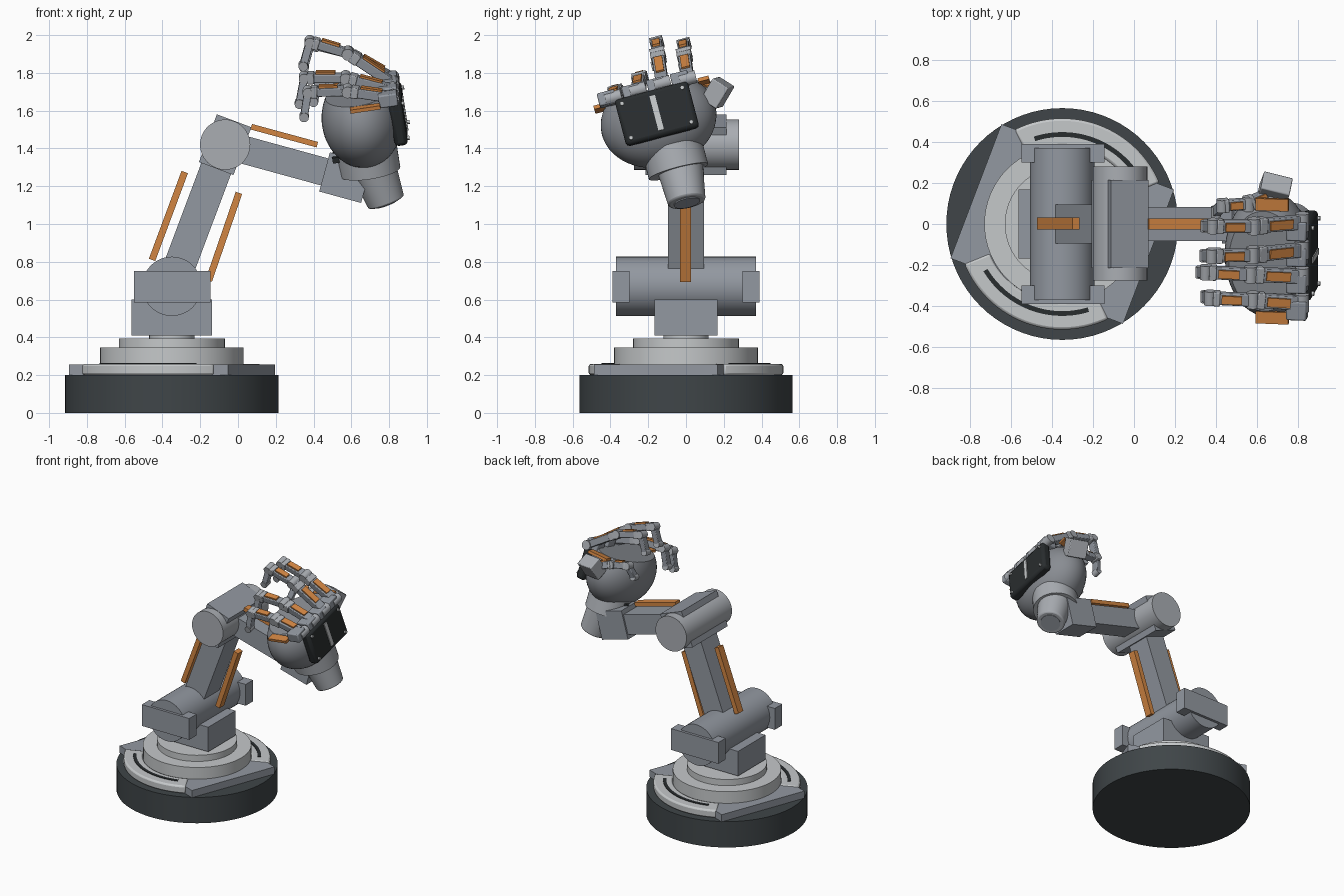
import bpy, bmesh, math
from mathutils import Vector, Matrix

if "Cube" in bpy.data.objects:
    bpy.data.objects.remove(bpy.data.objects["Cube"])


def material(name, r, g, b):
    m = bpy.data.materials.new(name)
    m.use_nodes = True
    m.diffuse_color = (r, g, b, 1)
    m.node_tree.nodes["Principled BSDF"].inputs["Base Color"].default_value = (r, g, b, 1)
    return m


DARK = material("dark_base", 0.05, 0.06, 0.065)
BLACK = material("black_panel", 0.022, 0.026, 0.028)
SILVER = material("silver", 0.56, 0.58, 0.59)
GREY = material("steel_grey", 0.29, 0.315, 0.355)
LIGHT = material("light_grey", 0.40, 0.42, 0.45)
PALM = material("palm_grey", 0.25, 0.265, 0.29)
ORANGE = material("orange", 0.64, 0.235, 0.055)

made = []
Y = Vector((0, 1, 0))
Z = Vector((0, 0, 1))


def finish(name, bm, mat, bevel=0):
    me = bpy.data.meshes.new(name)
    bmesh.ops.recalc_face_normals(bm, faces=bm.faces)
    bm.to_mesh(me)
    bm.free()
    me.materials.append(mat)
    ob = bpy.data.objects.new(name, me)
    bpy.context.collection.objects.link(ob)
    if bevel:
        mod = ob.modifiers.new("edge", "BEVEL")
        mod.width = bevel
        mod.segments = 2
    made.append(ob)
    return ob


def frame(x, y, z, at):
    m = Matrix((x, y, z)).transposed().to_4x4()
    m.translation = at
    return m


def box(name, mat, size, at, rot=None, bevel=0):
    bm = bmesh.new()
    m = rot if rot else Matrix.Translation(at)
    bmesh.ops.create_cube(bm, size=1, matrix=m @ Matrix.Diagonal((*size, 1)))
    return finish(name, bm, mat, bevel)


def beam(name, mat, a, b, width, height, side=Y, lift=0, bevel=0):
    """Bar from a to b; width runs along side, lift moves it outwards."""
    a, b = Vector(a), Vector(b)
    d = (b - a).normalized()
    s = (side - d * side.dot(d)).normalized()
    up = s.cross(d)
    m = frame(d, s, -up, (a + b) / 2 + up * lift)
    return box(name, mat, ((b - a).length, width, height), None, m, bevel)


def rod(name, mat, a, b, r1, r2=None, sides=48, bevel=0):
    a, b = Vector(a), Vector(b)
    m = Matrix.Translation((a + b) / 2) @ Z.rotation_difference(b - a).to_matrix().to_4x4()
    bm = bmesh.new()
    bmesh.ops.create_cone(bm, cap_ends=True, segments=sides, radius1=r1,
                          radius2=r1 if r2 is None else r2, depth=(b - a).length, matrix=m)
    return finish(name, bm, mat, bevel)


def arc_plate(name, mat, r1, r2, z1, z2, start, end, bevel=0):
    bm = bmesh.new()
    steps = 28
    rows = []
    for i in range(steps + 1):
        t = math.radians(start + (end - start) * i / steps)
        rows.append([bm.verts.new((BASE_X + r * math.cos(t), r * math.sin(t), z))
                     for r, z in ((r1, z1), (r2, z1), (r2, z2), (r1, z2))])
    for p, q in zip(rows, rows[1:]):
        for k in range(4):
            bm.faces.new((p[k], p[k - 1], q[k - 1], q[k]))
    bm.faces.new(rows[0])
    bm.faces.new(rows[-1][::-1])
    return finish(name, bm, mat, bevel)


# Turntable base
BASE_X = -0.35
rod("base_drum", DARK, (BASE_X, 0, 0), (BASE_X, 0, 0.2), 0.565, sides=72)
box("base_plate", GREY, (0.90, 0.70, 0.055), None,
    Matrix.Translation((BASE_X, 0, 0.2275)) @ Matrix.Rotation(math.radians(-20.8), 4, "Z"))
for label, mid in (("rear", 70), ("front", 249)):
    arc_plate(label + "_arc_rail", SILVER, 0.38, 0.515, 0.2, 0.26, mid - 47, mid + 47, 0.012)
    arc_plate(label + "_arc_slot", BLACK, 0.425, 0.448, 0.255, 0.264, mid - 38, mid + 38)
rod("lower_turntable", SILVER, (BASE_X, 0, 0.2), (BASE_X, 0, 0.345), 0.38, sides=64)
rod("upper_turntable", SILVER, (BASE_X, 0, 0.345), (BASE_X, 0, 0.393), 0.28, sides=64)
rod("turntable_pin", SILVER, (BASE_X, 0, 0.393), (BASE_X, 0, 0.412), 0.12)

# Shoulder
box("shoulder_block", GREY, (0.425, 0.335, 0.19), (BASE_X, 0, 0.505))
rod("shoulder_drum", GREY, (BASE_X, -0.37, 0.67), (BASE_X, 0.37, 0.67), 0.157)
for label, s in (("front", -1), ("rear", 1)):
    box(label + "_shoulder_clamp", GREY, (0.405, 0.09, 0.165), (BASE_X + 0.003, s * 0.345, 0.668))

# Upper arm and elbow
shoulder = Vector((BASE_X, 0, 0.67))
elbow = Vector((-0.068, 0, 1.42))
arm = (elbow - shoulder).normalized()
beam("upper_arm", GREY, shoulder, elbow, 0.19, 0.168)
beam("rear_piston", ORANGE, (-0.455, 0.003, 0.81), (-0.282, 0.003, 1.275), 0.058, 0.036)
beam("front_piston", ORANGE, (-0.155, -0.003, 0.70), (0.005, -0.003, 1.165), 0.058, 0.036)
rod("elbow_drum", LIGHT, (-0.068, -0.275, 1.42), (-0.068, 0.28, 1.42), 0.133)
beam("elbow_box", GREY, elbow - arm * 0.135, elbow + arm * 0.135, 0.43, 0.195)

# Forearm
wrist = Vector((0.68, 0, 1.215))
fore = (wrist - elbow).normalized()
beam("forearm", GREY, elbow, elbow + fore * 0.62, 0.165, 0.148)
beam("forearm_piston", ORANGE, (0.07, 0, 1.515), (0.42, 0, 1.42), 0.056, 0.03)
beam("wrist_block", GREY, wrist - fore * 0.23, wrist, 0.19, 0.215)

# Wrist and palm share the tilted hand frame
U = Vector((-0.15, -0.25, 0.95)).normalized()
S = Vector((0, 0.965, 0.255))
S = (S - U * S.dot(U)).normalized()
N = S.cross(U)
rod("wrist_joint", LIGHT, (0.785, 0.005, 1.115), (0.70, -0.04, 1.34), 0.1, 0.128, bevel=0.01)
rod("wrist_end_cap", GREY, (0.787, 0.006, 1.11), (0.76, -0.01, 1.18), 0.07)
cuff = Vector((0.69, -0.055, 1.335))
rod("wrist_cuff", LIGHT, cuff - U * 0.06, cuff + U * 0.07, 0.162)

palm_at = Vector((0.655, -0.145, 1.55))
palm_frame = frame(N, S, U, palm_at)
bm = bmesh.new()
bmesh.ops.create_uvsphere(bm, u_segments=48, v_segments=28, radius=1,
                          matrix=palm_frame @ Matrix.Diagonal((0.212, 0.31, 0.25, 1)))
cut = bmesh.ops.bisect_plane(bm, geom=bm.verts[:] + bm.edges[:] + bm.faces[:],
                             plane_co=palm_at + U * 0.145, plane_no=U, clear_outer=True)
bmesh.ops.contextual_create(bm, geom=[e for e in cut["geom_cut"] if isinstance(e, bmesh.types.BMEdge)])
finish("palm", bm, PALM)


def on_hand(n, s, u):
    return palm_frame @ Matrix.Translation((n, s, u))


box("palm_heel_pad", BLACK, (0.07, 0.12, 0.03), None, on_hand(-0.15, 0.03, -0.19))
# Back-of-hand panel
panel_box = box("hand_panel", BLACK, (0.07, 0.40, 0.255), None, on_hand(0.195, 0, 0.005), 0.02)
box("panel_stripe", SILVER, (0.008, 0.03, 0.19), None, on_hand(0.232, 0.0, 0.005))
for s in (-1, 1):
    for u in (-1, 1):
        c = on_hand(0.228, s * 0.165, 0.005 + u * 0.095).translation
        rod("panel_bolt", SILVER, c, c + N * 0.014, 0.011, sides=12)
    # Orange bars on both sides of the palm top
    c = on_hand(0.04, s * 0.285, 0.135).translation
    beam("palm_side_bar", ORANGE, c - N * 0.08, c + N * 0.08, 0.06, 0.02, S)


def finger(name, points, width, side):
    """Jointed finger: padded links between cylindrical joints."""
    pts = [Vector(p) for p in points]
    for i, (a, b) in enumerate(zip(pts, pts[1:])):
        last = i == len(pts) - 2
        w = width * (1 - 0.1 * i)
        beam(name + "_link", GREY, a, b, w * 0.85, 0.05 - 0.005 * i, side, bevel=0.005)
        if not last:
            beam(name + "_pad", ORANGE, a.lerp(b, 0.25), a.lerp(b, 0.72), w * 0.58, 0.022, side, 0.024)
            beam(name + "_collar", LIGHT, a.lerp(b, 0.76), a.lerp(b, 0.92), w, 0.058, side, bevel=0.005)
        rod(name + "_joint", LIGHT, a - side * w * 0.56, a + side * w * 0.56, 0.034 - 0.003 * i, sides=24)
        if last:
            rod(name + "_tip", LIGHT, b - side * w * 0.45, b + side * w * 0.45, 0.025, sides=20)


finger("index_finger", ((0.82, 0.01, 1.77), (0.585, -0.01, 1.905), (0.385, -0.01, 1.955),
                        (0.35, -0.01, 1.83)), 0.078, S)
finger("middle_finger", ((0.82, -0.125, 1.745), (0.58, -0.15, 1.905), (0.38, -0.155, 1.965),
                         (0.345, -0.155, 1.84)), 0.078, S)
finger("ring_finger", ((0.82, -0.255, 1.71), (0.57, -0.245, 1.775), (0.35, -0.235, 1.775),
                       (0.325, -0.235, 1.64)), 0.078, S)
finger("little_finger", ((0.82, -0.385, 1.67), (0.58, -0.37, 1.705), (0.37, -0.36, 1.70),
                         (0.35, -0.355, 1.57)), 0.078, S)
for s in (-0.235, -0.1, 0.035, 0.165):
    box("knuckle_block", GREY, (0.10, 0.095, 0.07), None, on_hand(0.165, s, 0.155), 0.008)

# Thumb
thumb_side = Vector((0.2, 0.5, 0.85)).normalized()
beam("thumb_base", LIGHT, (0.755, 0.15, 1.69), (0.615, 0.185, 1.70), 0.13, 0.10, thumb_side, bevel=0.006)
finger("thumb", ((0.67, 0.15, 1.70), (0.56, 0.10, 1.72), (0.43, 0.09, 1.74), (0.40, 0.06, 1.65)),
       0.07, S)

# Smooth round parts, keep edges crisp
bpy.ops.object.select_all(action="DESELECT")
for ob in made:
    ob.select_set(True)
bpy.context.view_layer.objects.active = made[0]
bpy.ops.object.shade_smooth_by_angle(angle=math.radians(30))
